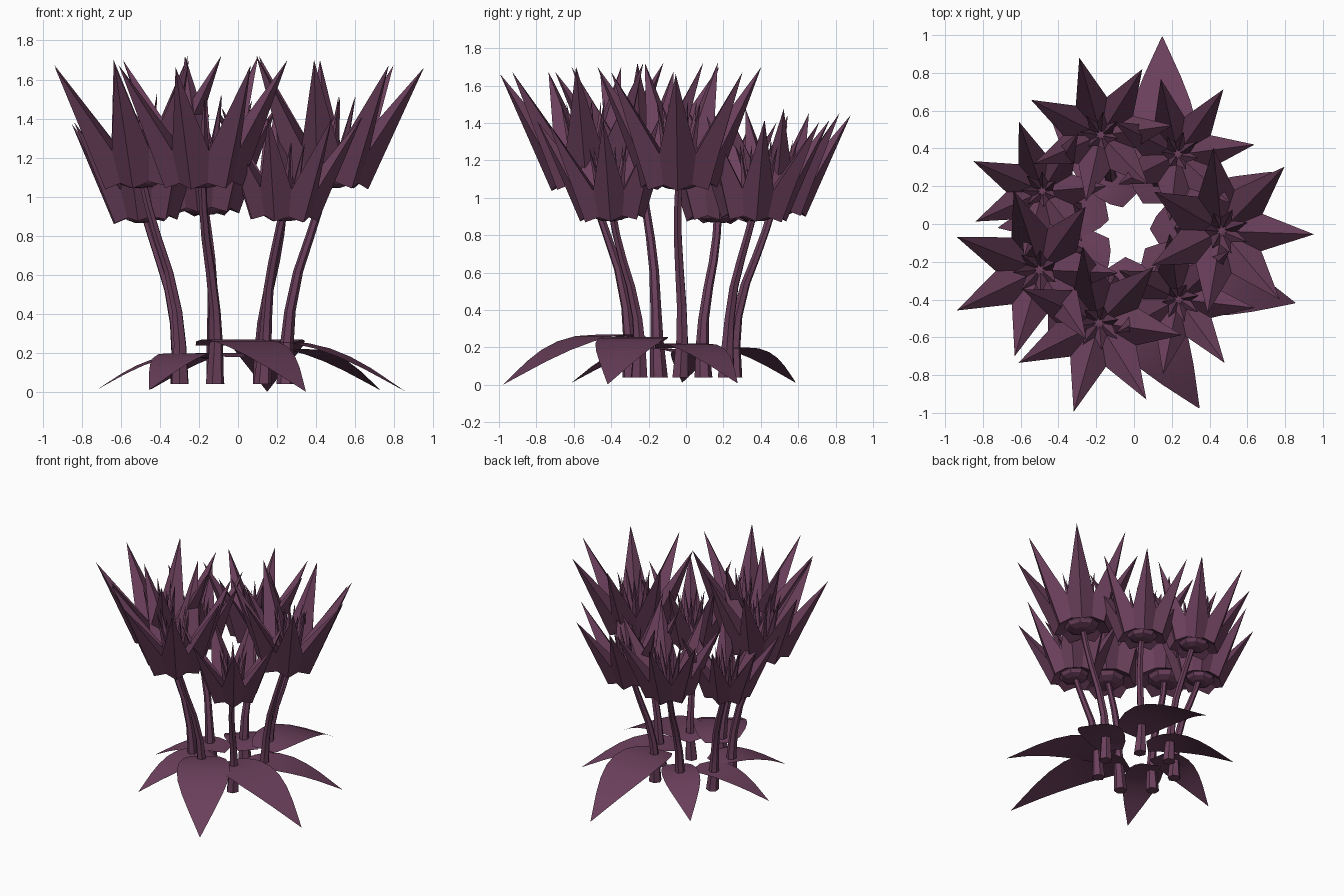
import bpy, bmesh, math
from mathutils import Matrix, Vector

cube = bpy.data.objects.get("Cube")
if cube:
    bpy.data.objects.remove(cube)

plum = bpy.data.materials.new("dusky_plum")
plum.use_nodes = True
COLOUR = (0.147, 0.051, 0.107, 1)
plum.diffuse_color = COLOUR
plum.node_tree.nodes["Principled BSDF"].inputs["Base Color"].default_value = COLOUR

CENTRE = Vector((-0.04, -0.02, 0))
PETALS = 7


def finish(bm, name, smooth=False):
    bmesh.ops.recalc_face_normals(bm, faces=bm.faces)
    mesh = bpy.data.meshes.new(name)
    bm.to_mesh(mesh)
    bm.free()
    mesh.materials.append(plum)
    ob = bpy.data.objects.new(name, mesh)
    bpy.context.collection.objects.link(ob)
    if smooth:
        bpy.ops.object.select_all(action='DESELECT')
        ob.select_set(True)
        bpy.context.view_layer.objects.active = ob
        bpy.ops.object.shade_smooth_by_angle(angle=math.radians(50))


def add_petal(bm, angle, root, tip, width, depth):
    """Four-sided spike from a diamond base, square to its axis, to a point."""
    turn = Matrix.Rotation(angle, 3, 'Z')
    root, tip = Vector(root), Vector(tip)
    side = Vector((0, width, 0))
    out = (tip - root).cross(Vector((0, 1, 0))).normalized() * -depth
    base = [bm.verts.new(turn @ (root + offset)) for offset in (side, out, -side, -out)]
    point = bm.verts.new(turn @ tip)
    bm.faces.new(base)
    for i in range(4):
        bm.faces.new((base[i], base[(i + 1) % 4], point))


def make_flower(name, angle, radius, height, size):
    bm = bmesh.new()
    step = math.tau / PETALS
    for i in range(PETALS):
        add_petal(bm, i * step, (0.12, 0, 0.05), (0.45, 0, 0.645), 0.132, 0.1)
        add_petal(bm, (i + 0.5) * step, (0.05, 0, 0.08), (0.12, 0, 0.47), 0.04, 0.035)
    # rounded cup under the petals
    bmesh.ops.create_uvsphere(bm, u_segments=8, v_segments=6, radius=0.13,
                              matrix=Matrix.Translation((0, 0, 0.045)) @ Matrix.Diagonal((1, 1, 0.4, 1)))
    place = (Matrix.Translation(CENTRE) @ Matrix.Rotation(angle, 4, 'Z')
             @ Matrix.Translation((radius, 0, height))
             @ Matrix.Rotation(math.radians(4), 4, 'Y') @ Matrix.Scale(size, 4))
    bm.transform(place)
    finish(bm, name)


STEM = [(0.285, 0, 0.048), (0.29, 0.2, 0.035), (0.305, 0.37, 0.029), (0.345, 0.57, 0.026),
        (0.40, 0.74, 0.024), (0.45, 0.9, 0.022), (0.49, 1.05, 0.022)]


def make_stem(name, angle, top_radius, top):
    """Six-sided tapering tube that leans outward."""
    bm = bmesh.new()
    turn = Matrix.Rotation(angle, 3, 'Z')
    foot, head = STEM[0], STEM[-1]
    stretch = (top - 0.04) / head[1]
    spread = (top_radius - foot[0]) / (head[0] - foot[0])
    rings = []
    for r, z, thick in STEM:
        mid = Vector((foot[0] + (r - foot[0]) * spread, 0.01 * math.sin(z * 6), 0.04 + z * stretch))
        rings.append([bm.verts.new(CENTRE + turn @ (mid + thick * Vector(
            (math.cos(k * math.tau / 6), math.sin(k * math.tau / 6), 0)))) for k in range(6)])
    for a, b in zip(rings, rings[1:]):
        for k in range(6):
            j = (k + 1) % 6
            bm.faces.new((a[k], a[j], b[j], b[k]))
    bm.faces.new(rings[0])
    bm.faces.new(rings[-1])
    finish(bm, name, smooth=True)


# radius, height and half width along a full-size leaf
LEAF = [(0.16, 0.235, 0.1), (0.24, 0.255, 0.15), (0.34, 0.265, 0.18), (0.46, 0.258, 0.19),
        (0.58, 0.23, 0.178), (0.70, 0.185, 0.145), (0.82, 0.125, 0.098), (0.93, 0.06, 0.048),
        (1.03, 0, 0.002)]


def make_leaf(name, angle, size):
    """Arched pointed blade whose root sits slightly to one side, like a pinwheel."""
    bm = bmesh.new()
    turn = Matrix.Rotation(angle, 3, 'Z')
    rows = []
    for r, z, w in LEAF:
        shift = -0.187 * (LEAF[-1][0] - r)
        # rows run square to the slanted blade
        rows.append([bm.verts.new(CENTRE + turn @ Vector(
            ((r - w * t * 0.187) * size, (shift + w * t) * size, z * size + (1 - size) * 0.03 + 0.003)))
            for t in (-1, 0, 1)])
    for a, b in zip(rows, rows[1:]):
        for i in range(2):
            bm.faces.new((a[i], a[i + 1], b[i + 1], b[i]))
    finish(bm, name, smooth=True)


# flowers around the ring: direction, distance, height, size
FLOWERS = [(-2, 0.5, 1.05, 1.0), (55, 0.47, 0.88, 0.86), (105.5, 0.505, 0.91, 0.87),
           (156.5, 0.48, 0.87, 0.82), (206, 0.505, 1.05, 1.0), (254, 0.52, 1.05, 1.0),
           (306, 0.465, 0.88, 0.85)]
for n, (degrees, radius, height, size) in enumerate(FLOWERS):
    angle = math.radians(degrees)
    make_flower(f"flower_{n + 1}", angle, radius, height, size)
    make_stem(f"stem_{n + 1}", angle, radius, height + 0.05)

# drooping leaves between the stems
LEAVES = [(-24, 0.95), (21, 0.8), (79.4, 1.0), (124, 0.71), (180, 0.66), (235, 0.7), (-68, 1.0)]
for n, (degrees, size) in enumerate(LEAVES):
    make_leaf(f"leaf_{n + 1}", math.radians(degrees), size)
